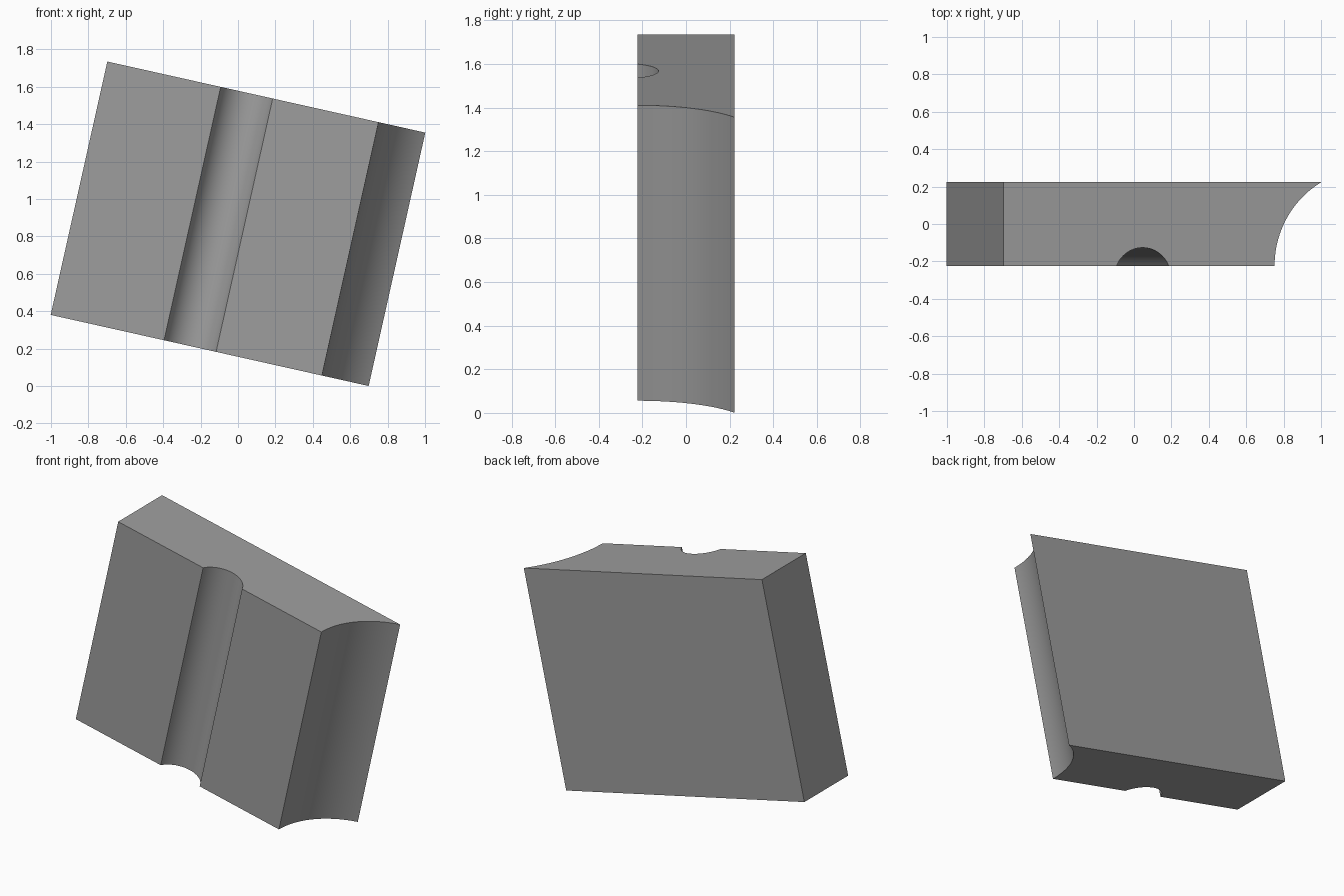
import bpy, bmesh, math
from mathutils import Matrix, Vector

if "Cube" in bpy.data.objects:
    bpy.data.objects.remove(bpy.data.objects["Cube"])

WIDTH, HEIGHT, HALF = 1.742, 1.388, 0.2235
TILT = math.atan2(0.38, 1.70)


def arc(cx, cy, r, start, end, n):
    """Points along a circular arc, angles in radians."""
    return [(cx + r * math.cos(start + (end - start) * i / n),
             cy + r * math.sin(start + (end - start) * i / n)) for i in range(n + 1)]


# Cross-section: flat back, scooped right end, round groove in the front
chord, depth = 0.285, 0.097
gr = (chord ** 2 / 4 + depth ** 2) / (2 * depth)
gy = -HALF + depth - gr
ga = math.asin((-HALF - gy) / gr)
groove = arc(0.7635, gy, gr, math.pi - ga, ga, 28)

scoop_w = 0.256
sr = ((2 * HALF) ** 2 + scoop_w ** 2) / (2 * scoop_w)
sa = math.asin(2 * HALF / sr)
scoop = arc(WIDTH - scoop_w + sr, -HALF, sr, math.pi, math.pi - sa, 28)

profile = [(0, -HALF)] + groove + scoop + [(0, HALF)]

# Extrude the section along the block's length, then lean it over
bm = bmesh.new()
face = bm.faces.new([bm.verts.new((x, y, 0)) for x, y in profile])
ext = bmesh.ops.extrude_face_region(bm, geom=[face])
bmesh.ops.translate(bm, vec=(0, 0, HEIGHT),
                    verts=[v for v in ext["geom"] if isinstance(v, bmesh.types.BMVert)])
bmesh.ops.recalc_face_normals(bm, faces=bm.faces)
bm.transform(Matrix.Rotation(TILT, 4, "Y"))
lo = Vector([min(v.co[i] for v in bm.verts) for i in range(3)])
hi = Vector([max(v.co[i] for v in bm.verts) for i in range(3)])
bmesh.ops.translate(bm, verts=bm.verts, vec=(-(lo.x + hi.x) / 2, 0, -lo.z))

mesh = bpy.data.meshes.new("grooved_block")
bm.to_mesh(mesh)
bm.free()
block = bpy.data.objects.new("grooved_block", mesh)
bpy.context.collection.objects.link(block)

# Single plain grey
grey = bpy.data.materials.new("plain_grey")
grey.diffuse_color = (0.34, 0.34, 0.34, 1)
grey.use_nodes = True
grey.node_tree.nodes["Principled BSDF"].inputs["Base Color"].default_value = grey.diffuse_color
mesh.materials.append(grey)

# Smooth curved walls, crisp edges
bpy.context.view_layer.objects.active = block
block.select_set(True)
bpy.ops.object.shade_smooth_by_angle(angle=math.radians(30))
